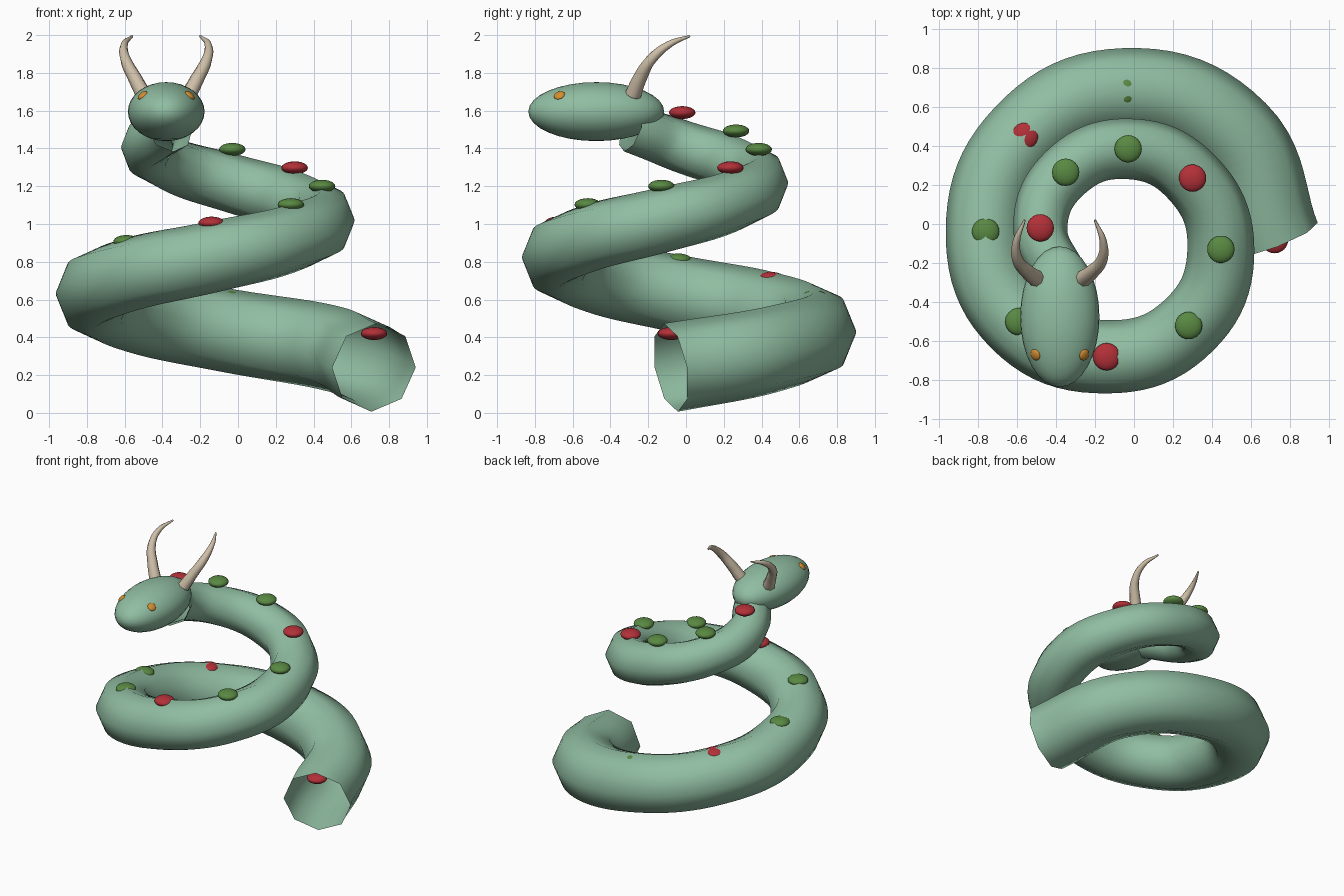
import bpy
from mathutils import Vector

if "Cube" in bpy.data.objects:
    bpy.data.objects.remove(bpy.data.objects["Cube"], do_unlink=True)


def material(name, rgb):
    mat = bpy.data.materials.new(name)
    mat.use_nodes = True
    mat.diffuse_color = (*rgb, 1)
    mat.node_tree.nodes["Principled BSDF"].inputs["Base Color"].default_value = (*rgb, 1)
    return mat


SKIN = material("pale green skin", (0.28, 0.51, 0.36))
MOSS = material("moss green", (0.10, 0.25, 0.055))
RED = material("berry red", (0.45, 0.03, 0.04))
HORN = material("bone", (0.62, 0.52, 0.39))
AMBER = material("amber", (0.65, 0.27, 0.03))


def tube(name, points, radii, mat, bevel_resolution, steps, caps):
    """Tapered tube along a smooth path, turned into a mesh."""
    curve = bpy.data.curves.new(name, "CURVE")
    curve.dimensions = "3D"
    curve.twist_mode = "Z_UP"
    curve.bevel_depth = 1
    curve.bevel_resolution = bevel_resolution
    curve.resolution_u = steps
    curve.use_fill_caps = caps
    spline = curve.splines.new("BEZIER")
    spline.bezier_points.add(len(points) - 1)
    for bp, co, r in zip(spline.bezier_points, points, radii):
        bp.co, bp.radius = co, r
        bp.handle_left_type = bp.handle_right_type = "AUTO"
    obj = bpy.data.objects.new(name, curve)
    bpy.context.collection.objects.link(obj)
    bpy.ops.object.select_all(action="DESELECT")
    obj.select_set(True)
    bpy.context.view_layer.objects.active = obj
    bpy.ops.object.convert(target="MESH")
    obj = bpy.context.object
    obj.data.materials.clear()
    obj.data.materials.append(mat)
    bpy.ops.object.shade_smooth()
    return obj


def ellipsoid(name, center, radii, mat, segments=24, rings=12, normal=None):
    bpy.ops.mesh.primitive_uv_sphere_add(segments=segments, ring_count=rings,
                                         radius=1, location=center)
    obj = bpy.context.object
    obj.name = name
    obj.scale = radii
    if normal:
        obj.rotation_euler = normal.to_track_quat("Z", "Y").to_euler()
    obj.data.materials.append(mat)
    bpy.ops.object.shade_smooth()
    return obj


# Coiled body: one path point every eighth of a turn, rising evenly
plan = [(0.72, -0.08), (0.51, 0.46), (-0.05, 0.68), (-0.56, 0.45), (-0.76, -0.04),
        (-0.59, -0.50), (-0.14, -0.68), (0.28, -0.52), (0.445, -0.13),
        (0.30, 0.235), (-0.03, 0.385), (-0.35, 0.265), (-0.48, -0.02), (-0.36, -0.29)]
path = [Vector((x, y, 0.24 + 0.0975 * i)) for i, (x, y) in enumerate(plan)]
body_radii = [0.237 - 0.0082 * i for i in range(len(path))]
tube("coiled_body", path, body_radii, SKIN, 2, 10, False)

# Flattened spots riding on the back, every third one red
for i, p in enumerate(path[:-1]):
    ellipsoid(f"back_spot_{i + 1}", p + Vector((0, 0, 0.18)), (0.07, 0.07, 0.034),
              MOSS if i % 3 else RED)

# Head
head = Vector((-0.38, -0.475, 1.595))
size = Vector((0.203, 0.36, 0.156))
ellipsoid("head", head, size, SKIN, 32, 16)

# Eyes and horns, mirrored about the head
horn_path = [(0.12, -0.28, 1.685), (0.165, -0.245, 1.77), (0.215, -0.185, 1.87),
             (0.222, -0.09, 1.95), (0.18, 0.02, 1.995)]
for side, label in ((1, "left"), (-1, "right")):
    offset = Vector((side * 0.125, -0.195, 0.086))
    normal = Vector([o / s ** 2 for o, s in zip(offset, size)])
    ellipsoid(f"{label}_eye", head + offset, (0.03, 0.03, 0.014), AMBER, 16, 8, normal)
    points = [(head.x + side * x, y, z) for x, y, z in horn_path]
    tube(f"{label}_horn", points, (0.043, 0.037, 0.029, 0.019, 0.006), HORN, 2, 8, True)
